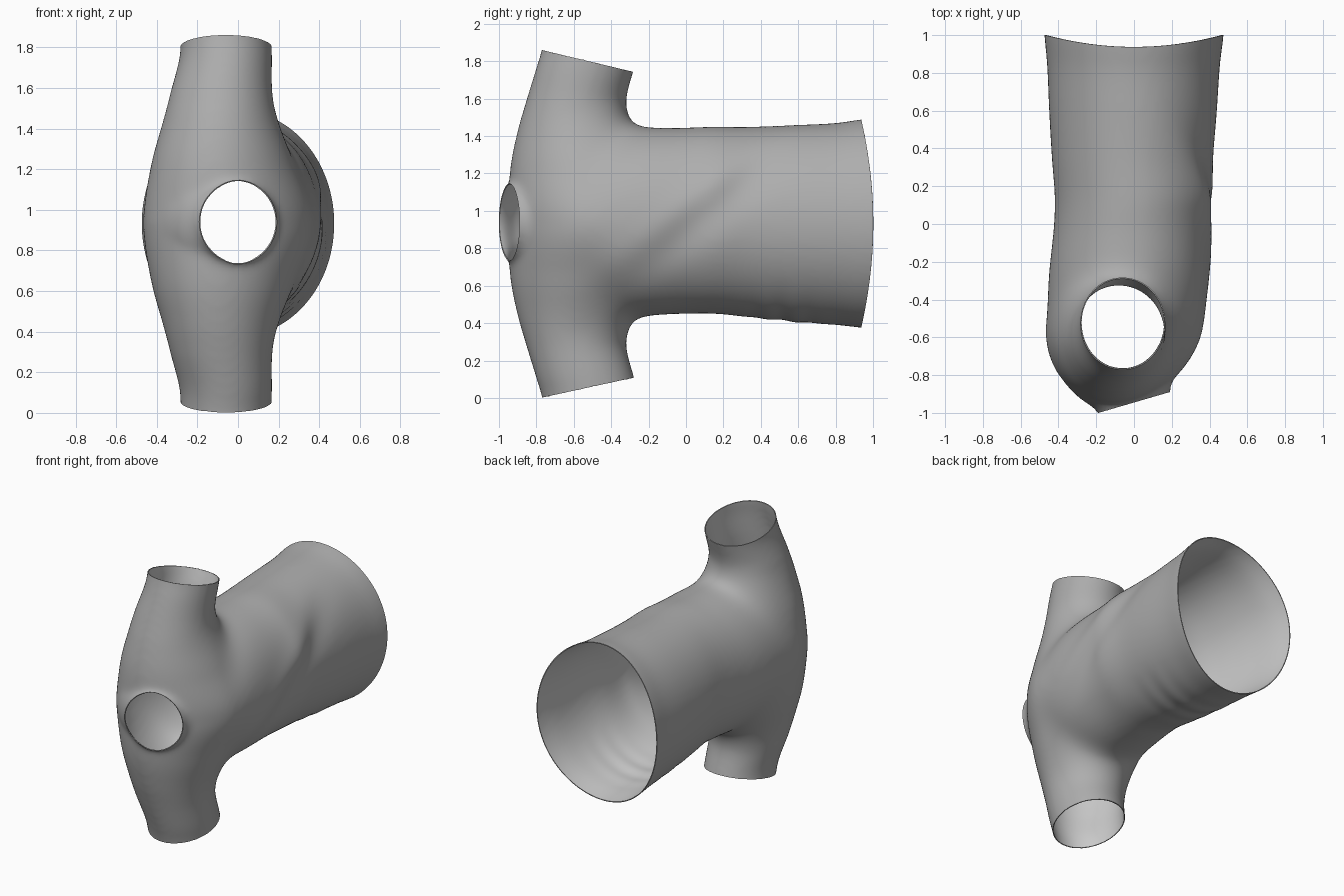
import bpy, bmesh, math
from mathutils import Vector

if "Cube" in bpy.data.objects:
    bpy.data.objects.remove(bpy.data.objects["Cube"])

N = 64
bm = bmesh.new()


def loft(rings):
    """Closed solid skinned through rings of points."""
    loops = [[bm.verts.new(p) for p in ring] for ring in rings]
    for a, b in zip(loops, loops[1:]):
        for i in range(N):
            j = (i + 1) % N
            bm.faces.new((a[i], a[j], b[j], b[i]))
    bm.faces.new(loops[0][::-1])
    bm.faces.new(loops[-1])


def oval(a0, a1, b0, b1):
    e = 0.005  # makes up for shrinkage from smoothing
    return [((a0 + a1) / 2 + ((a1 - a0) / 2 + e) * math.cos(t),
             (b0 + b1) / 2 + ((b1 - b0) / 2 + e) * math.sin(t))
            for t in (2 * math.pi * i / N for i in range(N))]


def refine(rows, n=6):
    """Catmull-Rom interpolation of section rows."""
    out = []
    for i in range(len(rows) - 1):
        p = [rows[max(0, min(len(rows) - 1, i + k))] for k in (-1, 0, 1, 2)]
        for s in range(n):
            t = s / n
            out.append([0.5 * (2 * b + (c - a) * t + (2 * a - 5 * b + 4 * c - d) * t * t
                               + (3 * b - a - 3 * c + d) * t ** 3) for a, b, c, d in zip(*p)])
    return out + [rows[-1]]


# Upright body: z, left, right, front, back (mirrored above mid height)
MID = 0.935
lower = [(-0.15, -.28, .16, -.74, -.24), (0, -.28, .16, -.765, -.25),
         (.12, -.283, .163, -.80, -.285), (.3, -.33, .165, -.855, -.325),
         (.45, -.37, .20, -.896, -.27), (.65, -.425, .28, -.932, -.15)]
rows = lower + [(MID, -.465, .385, -.945, -.02)] + [(2 * MID - r[0],) + r[1:] for r in lower[::-1]]
rings = []
for z, x0, x1, y0, y1 in refine(rows):
    k = 0.17 * max(0, 1 - abs(z - MID) / 0.6)
    rings.append([(x, y + k * (x + 0.05), z) for x, y in oval(x0, x1, y0, y1)])
loft(rings)

# Wide rear tube: y, left, right, bottom, top
rows = [(-.75, -.3, .2, .7, 1.17), (-.5, -.44, .355, .50, 1.37), (-.3, -.452, .395, .44, 1.44),
        (0, -.42, .403, .452, 1.443), (.15, -.415, .42, .455, 1.445), (.35, -.43, .415, .435, 1.445),
        (.6, -.445, .435, .41, 1.455), (.8, -.455, .45, .395, 1.465),
        (.94, -.47, .47, .38, 1.485), (1.1, -.48, .48, .37, 1.5)]
loft([[(x, y, z) for x, z in oval(x0, x1, z0, z1)] for y, x0, x1, z0, z1 in refine(rows)])

# Flared collar around the tilted front opening
hole = Vector((0.0, -0.945, 0.94))
normal = Vector((0.28, -0.96, 0)).normalized()
side = Vector((-normal.y, normal.x, 0))
loft([[hole + normal * d + side * u + Vector((0, 0, v)) for u, v in oval(-r, r, -r, r)]
      for d, r in ((-.3, .32), (-.18, .31), (-.1, .265), (-.03, .205), (.02, .187), (.12, .187))])

bmesh.ops.recalc_face_normals(bm, faces=bm.faces)
mesh = bpy.data.meshes.new("pipe_fitting")
bm.to_mesh(mesh)
bm.free()
obj = bpy.data.objects.new("pipe_fitting", mesh)
bpy.context.collection.objects.link(obj)
bpy.context.view_layer.objects.active = obj
obj.select_set(True)


def gauss(d, w):
    return math.exp(-(d / w) ** 2)


# Fuse the solids, then soften everything a little and the main joint a lot
m = obj.modifiers.new("fuse", 'REMESH')
m.mode = 'VOXEL'
m.voxel_size = 0.018
bpy.ops.object.modifier_apply(modifier=m.name)
joint = obj.vertex_groups.new(name="joint")
for v in obj.data.vertices:
    x, y, z = v.co
    w = gauss(max(0, abs(y + 0.27) - 0.2), 0.1) * gauss(max(0, abs(z - MID) - 0.57), 0.05)
    if w > 0.01:
        joint.add([v.index], w, 'REPLACE')
for group, count in (("", 14), ("joint", 130)):
    m = obj.modifiers.new("soften", 'SMOOTH')
    m.factor = 0.5
    m.iterations = count
    m.vertex_group = group
    bpy.ops.object.modifier_apply(modifier=m.name)
obj.vertex_groups.clear()

bm = bmesh.new()
bm.from_mesh(obj.data)

# Diagonal fold on the right side, and small wrinkles underneath
a, b = Vector((-.5, .58)), Vector((.3, 1.25))
u = (b - a).normalized()
for v in bm.verts:
    x, y, z = v.co
    if x > 0:
        r = Vector((y, z)) - a
        t, d = r.dot(u), r.x * u.y - r.y * u.x
        fade = min(1, x / 0.25) * gauss(t - 0.75, 0.5)
        v.co.x += fade * (0.012 * gauss(d + 0.03, 0.09) - 0.018 * gauss(d - 0.1, 0.1))
    if z < 0.65:
        w = gauss(y - 0.52, 0.16) * (0.65 - z) / 0.25
        v.co.z += 0.004 * w * math.sin(y * 40)


def open_end(point, direction, inside):
    """Slice off one closed end to leave an opening."""
    faces = [f for f in bm.faces if inside(f.calc_center_median())]
    geom = set(faces)
    for f in faces:
        geom.update(f.verts)
        geom.update(f.edges)
    bmesh.ops.bisect_plane(bm, geom=list(geom), plane_co=point, plane_no=direction,
                           dist=1e-3, clear_outer=True)


open_end((0, -.77, 1.86), (0, .115, .48), lambda c: c.z > 1.6 and c.y < 0)
open_end((0, -.765, .003), (0, .107, -.49), lambda c: c.z < 0.28 and c.y < 0)
open_end(hole, normal, lambda c: c.y < -0.6 and abs(c.z - .94) < .3)
open_end((0, .937, 0), (0, 1, 0), lambda c: c.y > 0.5)

# Saddle-shaped rear rim
for v in bm.verts:
    if v.co.y > 0.5:
        v.co.y += 0.063 * (v.co.x / 0.47) ** 2 * (v.co.y - 0.5) / 0.437
bmesh.ops.recalc_face_normals(bm, faces=bm.faces)
bm.to_mesh(obj.data)
bm.free()

# Thin wall: darker outside, lighter lining
for name, g in (("outer_wall", 0.42), ("lining", 0.7)):
    mat = bpy.data.materials.new(name)
    mat.diffuse_color = (g, g, g, 1)
    mat.use_nodes = True
    mat.node_tree.nodes["Principled BSDF"].inputs["Base Color"].default_value = mat.diffuse_color
    obj.data.materials.append(mat)
m = obj.modifiers.new("wall", 'SOLIDIFY')
m.thickness = 0.006
m.offset = -1
m.material_offset = 1
bpy.ops.object.modifier_apply(modifier=m.name)
bpy.ops.object.shade_smooth_by_angle(angle=math.radians(60))
